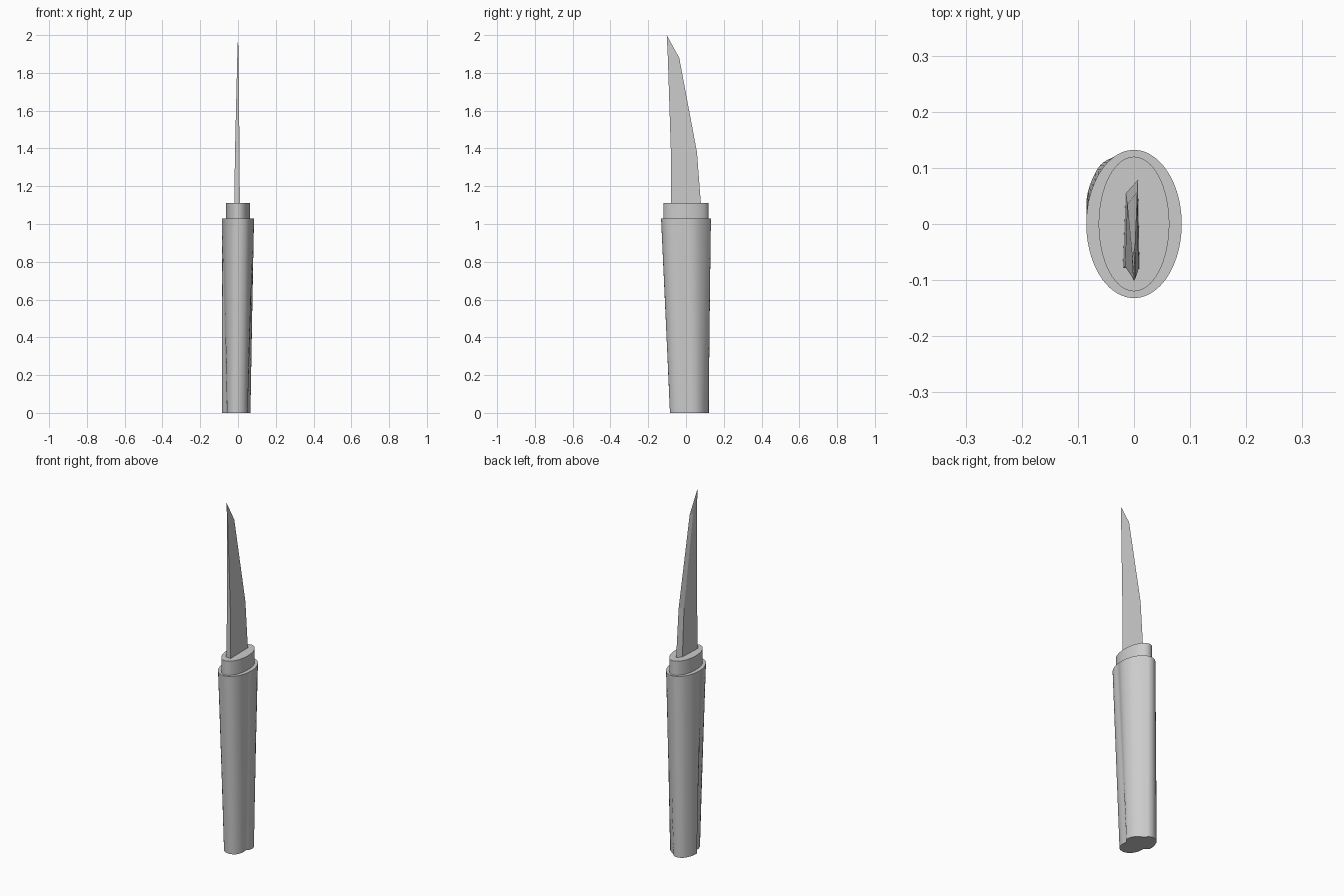
import bpy, bmesh, math
from mathutils import Vector

cube = bpy.data.objects.get("Cube")
if cube:
    bpy.data.objects.remove(cube, do_unlink=True)

grey = bpy.data.materials.new("plain grey")
grey.use_nodes = True
COLOUR = (0.6, 0.6, 0.6, 1)
grey.diffuse_color = COLOUR
grey.node_tree.nodes["Principled BSDF"].inputs["Base Color"].default_value = COLOUR


def loft(name, rings, smooth=None):
    """Skin a stack of closed rings with equal point counts and cap both ends."""
    bm = bmesh.new()
    loops = [[bm.verts.new(p) for p in ring] for ring in rings]
    n = len(loops[0])
    for low, high in zip(loops, loops[1:]):
        for i in range(n):
            j = (i + 1) % n
            bm.faces.new((low[i], low[j], high[j], high[i]))
    bm.faces.new(loops[0][::-1])
    bm.faces.new(loops[-1])
    bmesh.ops.remove_doubles(bm, verts=bm.verts, dist=1e-5)
    bmesh.ops.recalc_face_normals(bm, faces=bm.faces)
    mesh = bpy.data.meshes.new(name)
    bm.to_mesh(mesh)
    bm.free()
    mesh.materials.append(grey)
    obj = bpy.data.objects.new(name, mesh)
    bpy.context.collection.objects.link(obj)
    if smooth:
        bpy.ops.object.select_all(action="DESELECT")
        obj.select_set(True)
        bpy.context.view_layer.objects.active = obj
        bpy.ops.object.shade_smooth_by_angle(angle=math.radians(smooth))
    return obj


def ellipse(rx, ry, z, angles):
    return [(rx * math.cos(a), ry * math.sin(a), z) for a in angles]


def rounded(lobe, steps=5):
    """Smooth curve through the points of one lobe, keeping its ends sharp."""
    pts = [Vector(p) for p in lobe]
    pts = [2 * pts[0] - pts[1]] + pts + [2 * pts[-1] - pts[-2]]
    out = []
    for a, b, c, d in zip(pts, pts[1:], pts[2:], pts[3:]):
        for k in range(steps):
            t = k / steps
            out.append(0.5 * (2 * b + (c - a) * t + (2 * a - 5 * b + 4 * c - d) * t ** 2
                              + (3 * b - a - 3 * c + d) * t ** 3))
    return out


# Handle: finger-grip lobes at the butt blending up into an oval
front_lobe = [(-.06, .002), (-.055, -.04), (-.035, -.073), (0, -.085),
              (.033, -.073), (.05, -.04), (.05, 0)]
side_lobe = [(.05, 0), (.063, .018), (.065, .042), (.052, .068), (.01, .1)]
back_lobe = [(.01, .1), (-.005, .115), (-.03, .12), (-.06, .105),
             (-.08, .065), (-.085, .03), (-.078, .014), (-.06, .002)]
butt = [p for lobe in (front_lobe, side_lobe, back_lobe) for p in rounded(lobe)]
spread = [math.atan2((p.y - .018) / .103, (p.x + .01) / .075) for p in butt]
loft("handle", [[(p.x, p.y, 0) for p in butt], ellipse(.085, .132, 1.03, spread)], 25)

# Collar between handle and blade
turn = [math.tau * i / 64 for i in range(64)]
loft("collar", [ellipse(.063, .12, z, turn) for z in (1.02, 1.11)], 30)

# Blade: thick spine at the front, one bevelled side, tapering to a point
sections = [
    (1.09, [(-.02, -.078), (.01, -.08), (.007, .08), (-.015, .055)]),
    (1.38, [(-.016, -.076), (.008, -.08), (.006, .058), (-.012, .035)]),
    (1.88, [(-.004, -.094), (.003, -.096), (.002, -.036), (-.003, -.06)]),
    (2.0, [(0, -.102)] * 4),
]
bm_rings = [[(x, y, z) for x, y in ring] for z, ring in sections[:-1]]
blade = loft("blade", bm_rings)

# Close the blade off at its tip
bm = bmesh.new()
bm.from_mesh(blade.data)
top = max(bm.faces, key=lambda f: f.calc_center_median().z)
tip_z, tip_ring = sections[-1]
bmesh.ops.poke(bm, faces=[top])
tip = next(v for v in bm.verts if len(v.link_faces) == 4 and all(len(f.verts) == 3 for f in v.link_faces))
tip.co = (*tip_ring[0], tip_z)
bmesh.ops.recalc_face_normals(bm, faces=bm.faces)
bm.to_mesh(blade.data)
bm.free()
